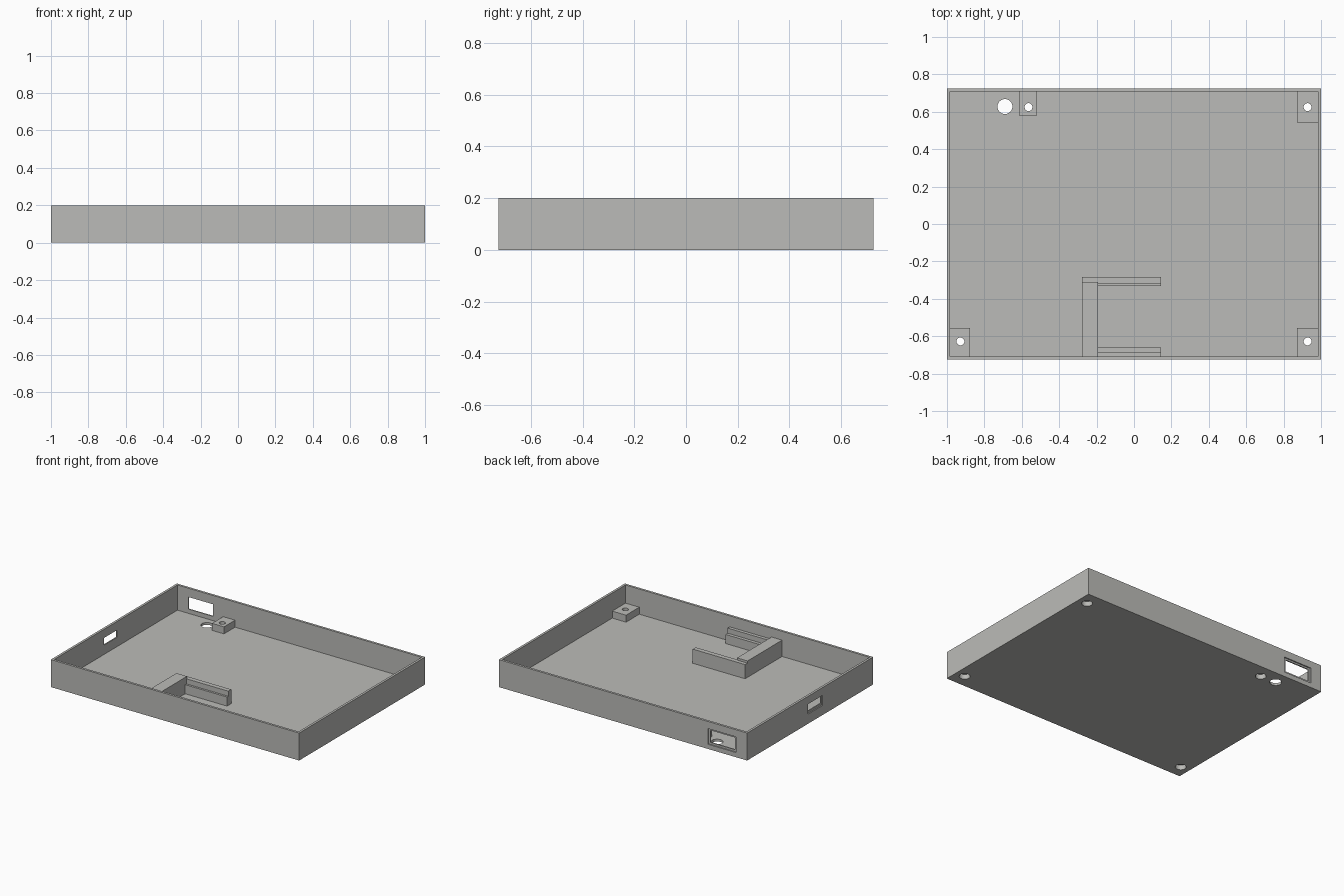
import bpy, bmesh, math
from mathutils import Matrix, Vector

if "Cube" in bpy.data.objects:
    bpy.data.objects.remove(bpy.data.objects["Cube"])

X, Y, H = 1.0, 0.725, 0.2        # outer half sizes and height
WALL, FLOOR = 0.017, 0.017
IX, IY = X - WALL, Y - WALL      # inner half sizes
SINK = 0.006                     # overlap of added parts into the shell

plastic = bpy.data.materials.new("light_grey_plastic")
plastic.diffuse_color = (0.5, 0.5, 0.48, 1)
plastic.use_nodes = True
plastic.node_tree.nodes["Principled BSDF"].inputs["Base Color"].default_value = plastic.diffuse_color


def finish(name, bm):
    me = bpy.data.meshes.new(name)
    bm.to_mesh(me)
    bm.free()
    me.materials.append(plastic)
    ob = bpy.data.objects.new(name, me)
    bpy.context.collection.objects.link(ob)
    return ob


def box(name, x0, x1, y0, y1, z0, z1):
    bm = bmesh.new()
    mid = Vector((x0 + x1, y0 + y1, z0 + z1)) / 2
    size = Matrix.Diagonal((x1 - x0, y1 - y0, z1 - z0, 1))
    bmesh.ops.create_cube(bm, size=1, matrix=Matrix.Translation(mid) @ size)
    return finish(name, bm)


def cylinder(name, x, y, r, z0, z1):
    bm = bmesh.new()
    bmesh.ops.create_cone(bm, cap_ends=True, segments=32, radius1=r, radius2=r,
                          depth=z1 - z0,
                          matrix=Matrix.Translation((x, y, (z0 + z1) / 2)))
    return finish(name, bm)


def combine(target, tool, operation):
    """Apply a boolean and discard the tool."""
    mod = target.modifiers.new(operation.lower(), 'BOOLEAN')
    mod.operation, mod.solver, mod.object = operation, 'EXACT', tool
    bpy.context.view_layer.update()
    deps = bpy.context.evaluated_depsgraph_get()
    me = bpy.data.meshes.new_from_object(target.evaluated_get(deps))
    target.modifiers.clear()
    target.data = me
    bpy.data.objects.remove(tool)


# Open tray shell
tray = box("enclosure_tray", -X, X, -Y, Y, 0, H)
combine(tray, box("cavity", -IX, IX, -IY, IY, FLOOR, H + 0.1), 'DIFFERENCE')

# Screw standoffs against the walls
lo = FLOOR - SINK
TOP = 0.068
for x0, x1, y0, y1 in (
        (-0.615, -0.519, 0.58, IY + SINK),
        (0.872, IX + SINK, 0.543, IY + SINK),
        (0.872, IX + SINK, -IY - SINK, -0.556),
        (-IX - SINK, -0.876, -IY - SINK, -0.556)):
    combine(tray, box("standoff", x0, x1, y0, y1, lo, TOP), 'UNION')

# Board holder: end stop, two stepped rails (lower ledge inside, lip outside)
for x0, x1, y0, y1, top in (
        (-0.278, -0.193, -IY - SINK, -0.311, 0.136),
        (-0.278, 0.144, -0.311 - SINK, -0.283, 0.12),
        (-0.2, 0.144, -0.332, -0.309, 0.083),
        (-0.2, 0.144, -IY - SINK, -0.684, 0.12),
        (-0.2, 0.144, -0.686, -0.66, 0.083)):
    combine(tray, box("holder", x0, x1, y0, y1, lo, top), 'UNION')

# Screw holes, counterbored from below
for x, y in ((-0.564, 0.625), (0.928, 0.625), (0.928, -0.628), (-0.928, -0.628)):
    combine(tray, cylinder("screw_hole", x, y, 0.021, -0.1, 0.15), 'DIFFERENCE')
    combine(tray, cylinder("counterbore", x, y, 0.036, -0.1, 0.035), 'DIFFERENCE')

# Cable hole in the floor
combine(tray, cylinder("cable_hole", -0.69, 0.628, 0.04, -0.1, 0.1), 'DIFFERENCE')

# Connector window in the back wall, with a shallow outer recess
combine(tray, box("window", -0.896, -0.699, 0.6, 0.8, 0.048, 0.136), 'DIFFERENCE')
combine(tray, box("window_recess", -0.911, -0.684, Y - WALL / 2, 0.8, 0.034, 0.148),
        'DIFFERENCE')

# Slot in the left wall, with a shallow outer recess
combine(tray, box("slot", -1.1, -0.9, -0.135, 0.012, 0.085, 0.137), 'DIFFERENCE')
combine(tray, box("slot_recess", -1.1, -X + WALL / 2, -0.142, 0.026, 0.07, 0.143),
        'DIFFERENCE')

# Crisp edges on the walls, smooth hole bores
bpy.context.view_layer.objects.active = tray
tray.select_set(True)
bpy.ops.object.shade_smooth_by_angle(angle=math.radians(30))
